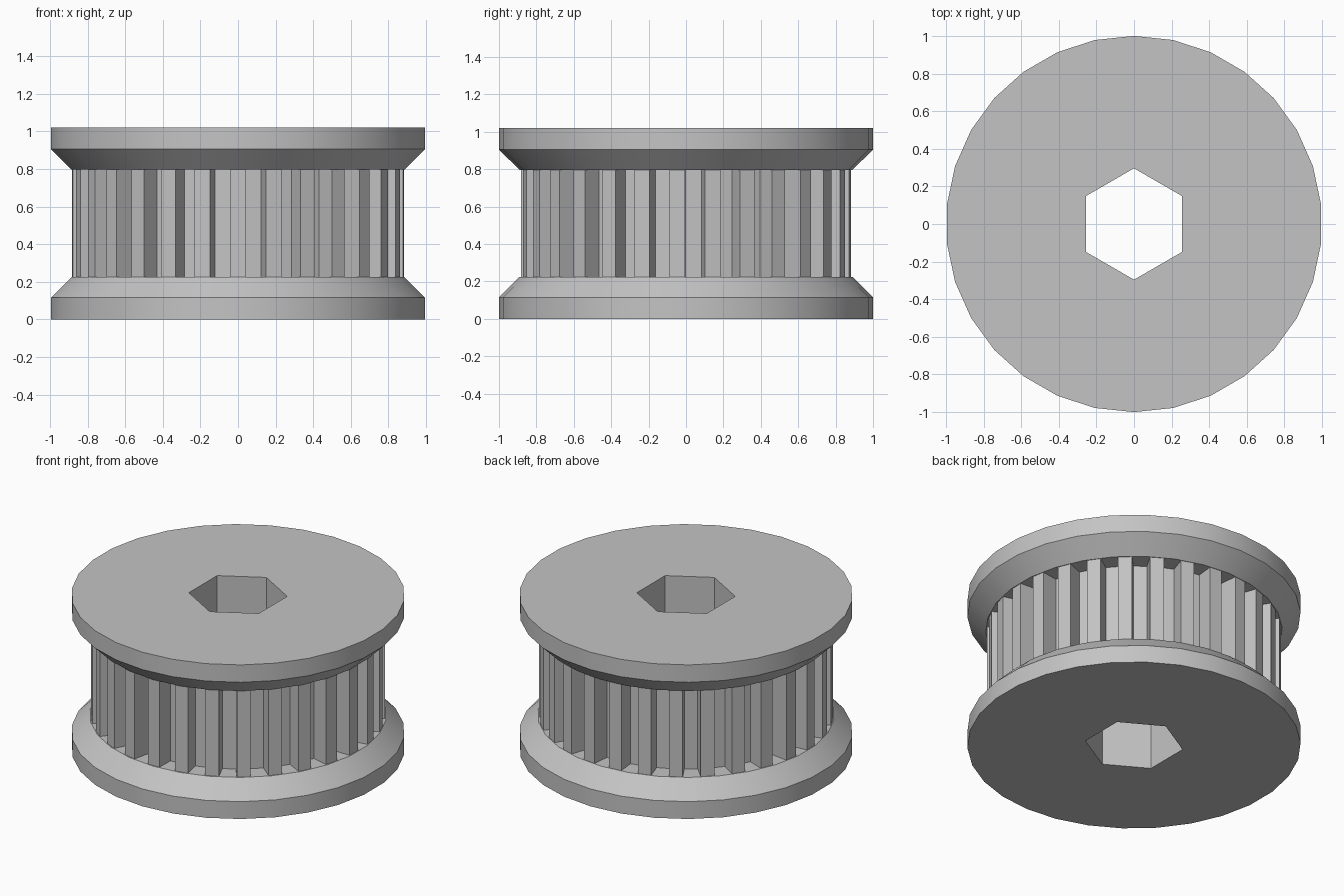
import bpy
import bmesh
from math import sin, cos, radians, pi

cube = bpy.data.objects.get("Cube")
if cube:
    bpy.data.objects.remove(cube, do_unlink=True)

TEETH = 29
TIP_R, ROOT_R = 0.883, 0.77
HEIGHT, RIM, CONE = 1.02, 0.115, 0.224

bm = bmesh.new()


def loop(points, z):
    """Closed ring of vertices at height z from (radius, angle) pairs."""
    verts = [bm.verts.new((r * cos(a), r * sin(a), z)) for r, a in points]
    for i, v in enumerate(verts):
        bm.edges.new((v, verts[(i + 1) % len(verts)]))
    return verts


def polygon(radius, sides):
    return [(radius, pi / 2 + 2 * pi * i / sides) for i in range(sides)]


def tooth_outline():
    points = []
    for i in range(TEETH):
        mid = -pi / 2 + 2 * pi * i / TEETH
        for radius, offset in ((ROOT_R, -3.2), (TIP_R, -2.7), (TIP_R, 2.7), (ROOT_R, 3.2)):
            points.append((radius, mid + radians(offset)))
    return points


def connect(a, b):
    """Flat ring between loops at one height, otherwise a wall of quads."""
    n = len(a)
    if a[0].co.z == b[0].co.z:
        edges = [bm.edges.get((ring[i - 1], ring[i])) for ring in (a, b) for i in range(len(ring))]
        bmesh.ops.triangle_fill(bm, edges=edges, use_beauty=True)
    else:
        for i in range(n):
            j = (i + 1) % n
            bm.faces.new((a[i], a[j], b[j], b[i]))


rim, neck = polygon(1.0, 30), polygon(0.89, 30)
bore, teeth = polygon(0.296, 6), tooth_outline()

# Bore, lower flange, toothed drum, upper flange, back to the bore
sections = [
    (bore, 0), (rim, 0), (rim, RIM), (neck, CONE),
    (teeth, CONE), (teeth, HEIGHT - CONE),
    (neck, HEIGHT - CONE), (rim, HEIGHT - RIM), (rim, HEIGHT), (bore, HEIGHT),
]
loops = [loop(points, z) for points, z in sections]
for i, ring in enumerate(loops):
    connect(ring, loops[(i + 1) % len(loops)])
bmesh.ops.recalc_face_normals(bm, faces=bm.faces[:])

mesh = bpy.data.meshes.new("toothed_pulley")
bm.to_mesh(mesh)
bm.free()
pulley = bpy.data.objects.new("toothed_pulley", mesh)
bpy.context.collection.objects.link(pulley)

# Plain grey metal
grey = bpy.data.materials.new("light_grey")
grey.use_nodes = True
colour = (0.55, 0.55, 0.55, 1)
grey.diffuse_color = colour
grey.node_tree.nodes["Principled BSDF"].inputs["Base Color"].default_value = colour
mesh.materials.append(grey)

# Round flanges shade smooth, teeth and bore keep sharp edges
bpy.ops.object.select_all(action="DESELECT")
pulley.select_set(True)
bpy.context.view_layer.objects.active = pulley
bpy.ops.object.shade_smooth_by_angle(angle=radians(30))
